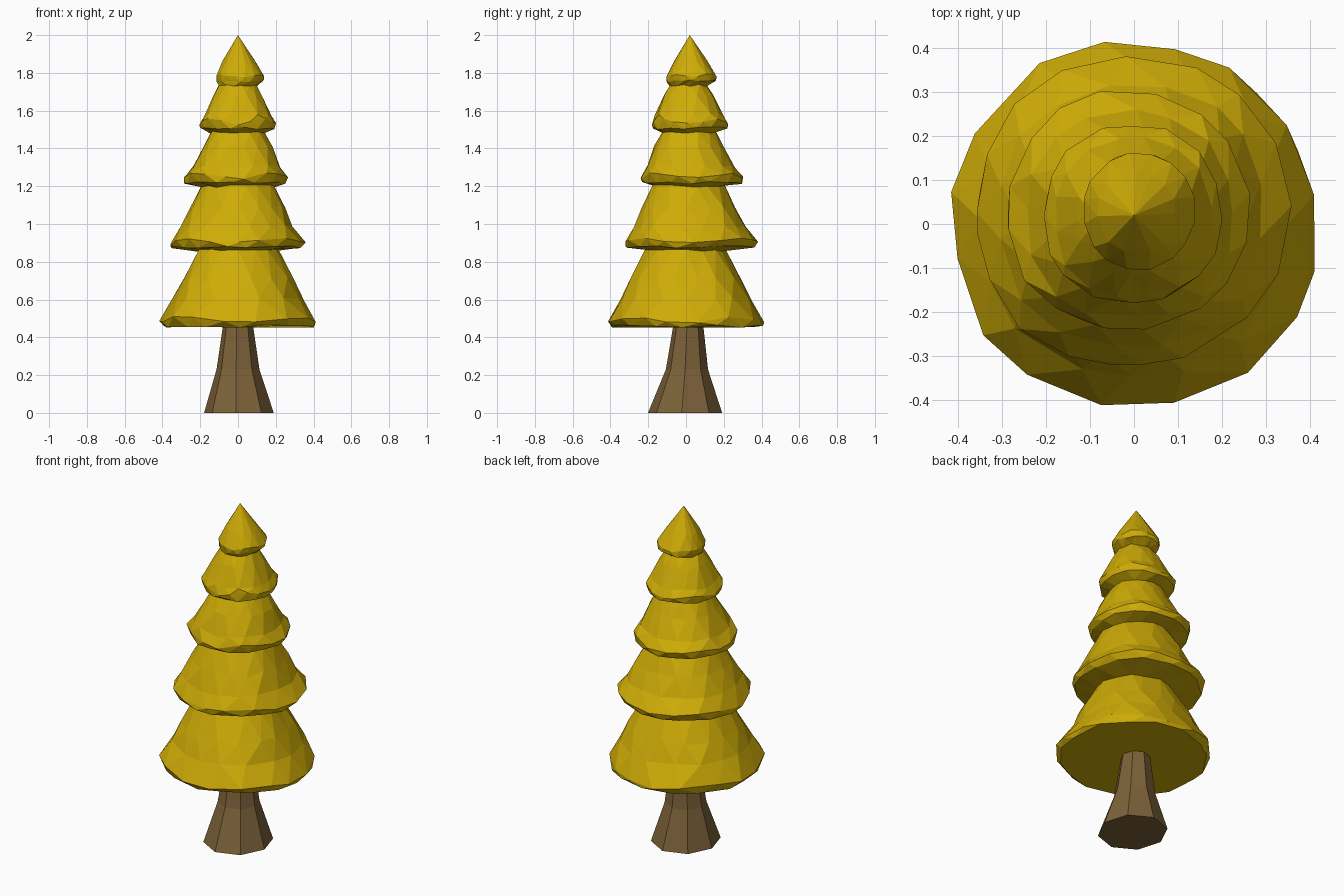
import bpy, bmesh, math, random

if "Cube" in bpy.data.objects:
    bpy.data.objects.remove(bpy.data.objects["Cube"])

random.seed(4)


def loft(name, rings, sides, colour, jitter=0.0, stagger=False, start=0.0, tip=None):
    """Flat-shaded skin through rings of
    (z, centre x, centre y, radius x, radius y, diagonal bulge, diagonal lift)."""
    bm = bmesh.new()
    rows = []
    for i, (z, cx, cy, rx, ry, bulge, lift) in enumerate(rings):
        turn = start + (math.pi / sides * i if stagger else 0)
        row = []
        for k in range(sides):
            a = turn + 2 * math.pi * k / sides + random.uniform(-1, 1) * jitter * 2
            diag = math.sin(2 * a) ** 2
            s = 1 + random.uniform(-0.6, 0.7) * jitter + bulge * diag
            dz = random.uniform(-0.2, 0.2) * jitter + lift * diag
            row.append(bm.verts.new((cx + rx * s * math.cos(a),
                                     cy + ry * s * math.sin(a), z + dz)))
        rows.append(row)
    for lo, hi in zip(rows, rows[1:]):
        for k in range(sides):
            n = (k + 1) % sides
            if stagger:
                bm.faces.new((lo[k], lo[n], hi[k]))
                bm.faces.new((lo[n], hi[n], hi[k]))
            else:
                bm.faces.new((lo[k], lo[n], hi[n], hi[k]))
    bm.faces.new(rows[0][::-1])
    if tip:
        top = bm.verts.new(tip)
        for k in range(sides):
            bm.faces.new((rows[-1][k], rows[-1][(k + 1) % sides], top))
    else:
        bm.faces.new(rows[-1])
    bmesh.ops.recalc_face_normals(bm, faces=bm.faces)
    mesh = bpy.data.meshes.new(name)
    bm.to_mesh(mesh)
    bm.free()
    mat = bpy.data.materials.new(name + "_colour")
    mat.diffuse_color = colour
    mat.use_nodes = True
    mat.node_tree.nodes["Principled BSDF"].inputs["Base Color"].default_value = mat.diffuse_color
    mesh.materials.append(mat)
    obj = bpy.data.objects.new(name, mesh)
    bpy.context.collection.objects.link(obj)
    return obj


# Flared eight-sided trunk
loft("trunk", [
    (0.00, 0.005, -0.005, 0.185, 0.197, 0, 0),
    (0.23, 0.000, 0.005, 0.114, 0.112, 0, 0),
    (0.46, 0.000, 0.012, 0.080, 0.080, 0, 0),
], 8, (0.20, 0.12, 0.04, 1), start=math.radians(-95))

# Foliage: five skirts in one continuous skin, each rim folding under to a neck
# (rim z, centre x, centre y, rim radius, mid z, mid radius, neck z, neck radius)
skirts = [
    (0.459, 0.00, 0.000, 0.412, 0.66, 0.312, 0.86, 0.213),
    (0.877, -0.007, 0.025, 0.354, 1.04, 0.268, 1.20, 0.193),
    (1.219, -0.015, 0.030, 0.273, 1.36, 0.205, 1.485, 0.145),
    (1.508, -0.002, 0.022, 0.204, 1.63, 0.150, 1.735, 0.100),
]
rings = []
for z, cx, cy, r, mz, mr, nz, nr in skirts:
    rings += [
        (z, cx, cy, r * 0.975, r * 0.965, 0, 0),
        (z + 0.022, cx, cy, r * 1.01, r, 0.01, 0.025),
        (mz - 0.06, cx / 2, cy * 0.7, mr + 0.03, mr + 0.03, 0.05, 0.01),
        (mz + 0.05, 0, cy * 0.6, mr - 0.02, mr - 0.02, 0.05, 0),
        (nz, 0, cy * 0.5, nr, nr, 0.01, 0),
    ]
# Pointed top skirt
rings += [
    (1.757, 0.010, 0.030, 0.124, 0.130, 0, 0),
    (1.780, 0.012, 0.029, 0.128, 0.133, 0, 0.01),
    (1.860, 0.006, 0.024, 0.089, 0.089, 0.04, 0),
]
loft("foliage", rings, 16, (0.62, 0.41, 0.002, 1), jitter=0.035,
     stagger=True, tip=(0.0, 0.02, 2.0))
